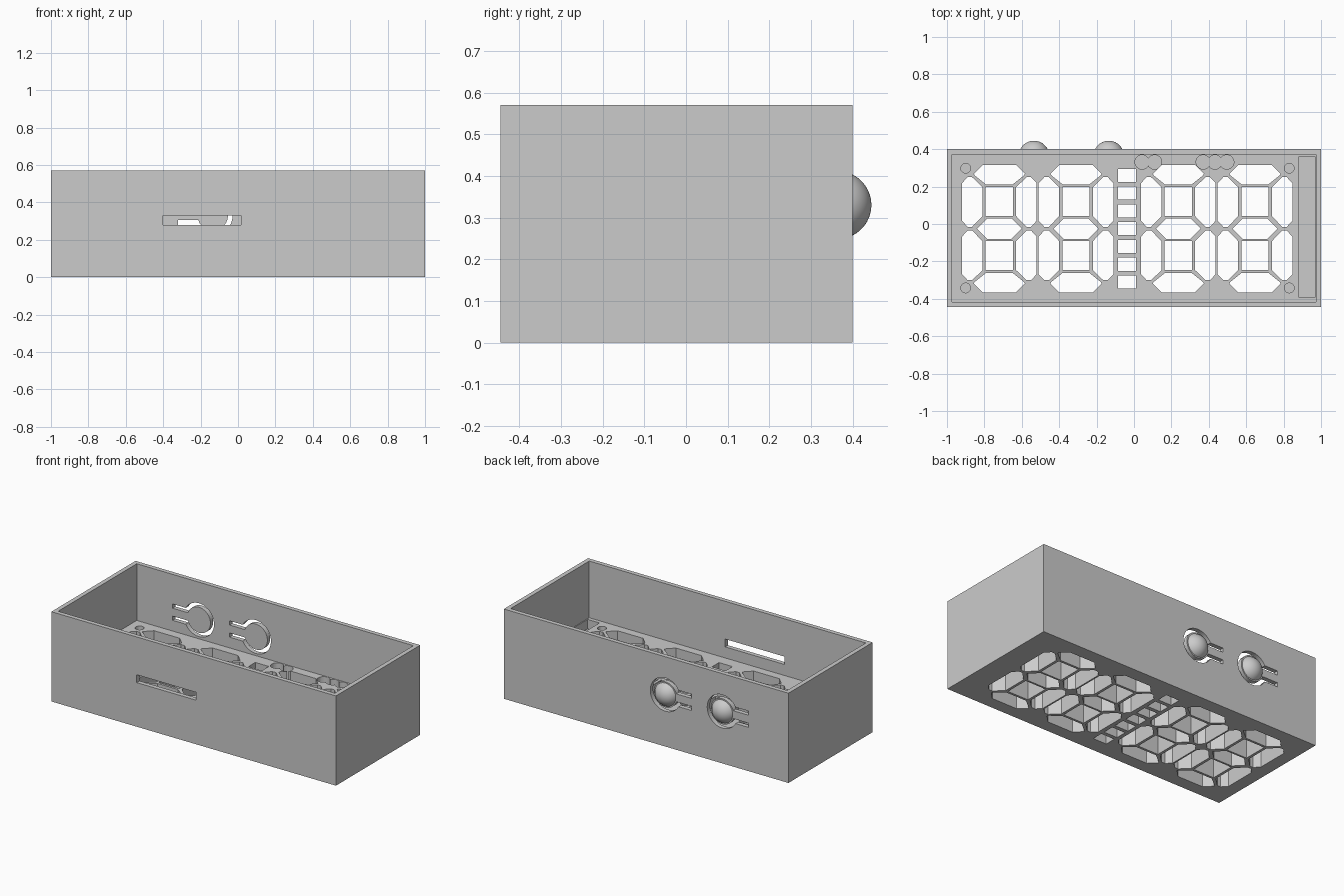
import bpy, bmesh, math
from mathutils import Vector, Matrix

cube = bpy.data.objects.get("Cube")
if cube:
    bpy.data.objects.remove(cube, do_unlink=True)

# Main measurements
FRONT, BACK, HEIGHT, WALL, FLOOR = -0.445, 0.4, 0.57, 0.028, 0.21
MID_Y = -0.025
BUTTON_Z = 0.33

grey = bpy.data.materials.new("plain grey")
grey.use_nodes = True
grey.diffuse_color = (0.6, 0.6, 0.6, 1)
grey.node_tree.nodes["Principled BSDF"].inputs["Base Color"].default_value = (0.6, 0.6, 0.6, 1)


def add_prism(bm, points, low, high, axis="z"):
    """Extrude a 2D outline along z, or along y when the outline is (x, z)."""
    def place(p, t):
        return (p[0], p[1], t) if axis == "z" else (p[0], t, p[1])
    face = bm.faces.new([bm.verts.new(place(p, low)) for p in points])
    out = bmesh.ops.extrude_face_region(bm, geom=[face])
    shift = Vector(place((0, 0), high - low))
    bmesh.ops.translate(bm, vec=shift, verts=[v for v in out["geom"] if isinstance(v, bmesh.types.BMVert)])


def make_object(name, bm):
    bmesh.ops.recalc_face_normals(bm, faces=bm.faces)
    mesh = bpy.data.meshes.new(name)
    bm.to_mesh(mesh)
    bm.free()
    mesh.materials.append(grey)
    obj = bpy.data.objects.new(name, mesh)
    bpy.context.collection.objects.link(obj)
    return obj


def prisms(name, outlines, low, high, axis="z"):
    bm = bmesh.new()
    for outline in outlines:
        add_prism(bm, outline, low, high, axis)
    return make_object(name, bm)


def rect(x0, x1, y0, y1):
    return [(x0, y0), (x1, y0), (x1, y1), (x0, y1)]


def circle(cx, cy, r, n=32):
    return [(cx + r * math.cos(math.tau * i / n), cy + r * math.sin(math.tau * i / n)) for i in range(n)]


def keyhole(cx, cz, r, half, length, n=48):
    """Disc with a straight arm of the given half width towards -x."""
    stop = math.pi - math.asin(half / r)
    arc = [(cx + r * math.cos(a), cz + r * math.sin(a))
           for a in (-stop + 2 * stop * i / n for i in range(n + 1))]
    return arc + [(cx - length, cz + half), (cx - length, cz - half)]


def cut(target, cutter):
    mod = target.modifiers.new("cut", "BOOLEAN")
    mod.operation, mod.solver, mod.object = "DIFFERENCE", "EXACT", cutter
    bpy.context.view_layer.objects.active = target
    bpy.ops.object.modifier_apply(modifier=mod.name)
    bpy.data.objects.remove(cutter, do_unlink=True)


# Display digit: top bar, side bar, middle bar and centre window, mirrored
def mirrored(points, sx, sy):
    return [(x * sx, y * sy) for x, y in points]


TOP = [(-0.09, 0.34), (0.09, 0.34), (0.137, 0.293), (0.132, 0.285), (0.072, 0.237),
       (-0.072, 0.237), (-0.132, 0.285), (-0.137, 0.293)]
SIDE = [(-0.2, 0.243), (-0.17, 0.275), (-0.145, 0.275), (-0.09, 0.222),
        (-0.09, 0.067), (-0.145, 0.01), (-0.17, 0.01), (-0.2, 0.043)]
MIDDLE = [(-0.12, 0), (-0.065, 0.055), (0.065, 0.055), (0.12, 0), (0.065, -0.055), (-0.065, -0.055)]
WINDOW = rect(-0.073, 0.073, 0.067, 0.222)

digit = [MIDDLE]
for sy in (1, -1):
    digit += [mirrored(TOP, 1, sy), mirrored(WINDOW, 1, sy)]
    digit += [mirrored(SIDE, sx, sy) for sx in (1, -1)]

# Open case with a thick floor
case = prisms("case", [rect(-1, 1, FRONT, BACK)], 0, HEIGHT)
cut(case, prisms("cavity", [rect(-1 + WALL, 1 - WALL, FRONT + WALL, BACK - WALL)], FLOOR, 1))

# Digit and separator openings through the floor
openings = [[(x + cx, y + MID_Y) for x, y in part] for cx in (-0.72, -0.31, 0.237, 0.647) for part in digit]
for i in range(-3, 4):
    y = MID_Y + i * 0.095
    openings.append(rect(-0.085, 0.01, y - 0.035, y + 0.035))
cut(case, prisms("openings", openings, -0.1, FLOOR + 0.1))

# Screw holes, wire pockets and end recess in the floor
screws = [circle(x, y, 0.026) for x in (-0.9, 0.83) for y in (0.298, -0.342)]
cut(case, prisms("screw_holes", screws, 0.1, FLOOR + 0.1))
for x in (0.043, 0.11, 0.37, 0.433, 0.496):
    cut(case, prisms("wire_pocket", [circle(x, 0.331, 0.038)], 0.1, FLOOR + 0.1))
cut(case, prisms("end_recess", [rect(0.883, 0.967, -0.393, 0.362)], 0.15, FLOOR + 0.1))

# Slot in the front wall
cut(case, prisms("front_slot", [rect(-0.4, 0.017, 0.28, 0.33)], FRONT - 0.1, FRONT + 0.1, "y"))

# Spring buttons in the back wall: keyhole gap, flexible tongue and dome
DOME_R = 0.0817
for side, x in (("right", -0.535), ("left", -0.135)):
    cut(case, prisms("gap", [keyhole(x, BUTTON_Z, 0.106, 0.052, 0.185)], BACK - 0.1, BACK + 0.1, "y"))
    prisms(side + "_button_tongue", [keyhole(x, BUTTON_Z, 0.081, 0.025, 0.19)], BACK - WALL, BACK, "y")
    bm = bmesh.new()
    bmesh.ops.create_uvsphere(bm, u_segments=48, v_segments=32, radius=DOME_R,
                              matrix=Matrix.Rotation(math.pi / 2, 4, "X"))
    bmesh.ops.translate(bm, vec=(x, 0.445 - DOME_R, BUTTON_Z), verts=bm.verts)
    bmesh.ops.bisect_plane(bm, geom=bm.verts[:] + bm.edges[:] + bm.faces[:],
                           plane_co=(0, BACK, 0), plane_no=(0, 1, 0), clear_inner=True)
    dome = make_object(side + "_button_dome", bm)
    for poly in dome.data.polygons:
        poly.use_smooth = True
